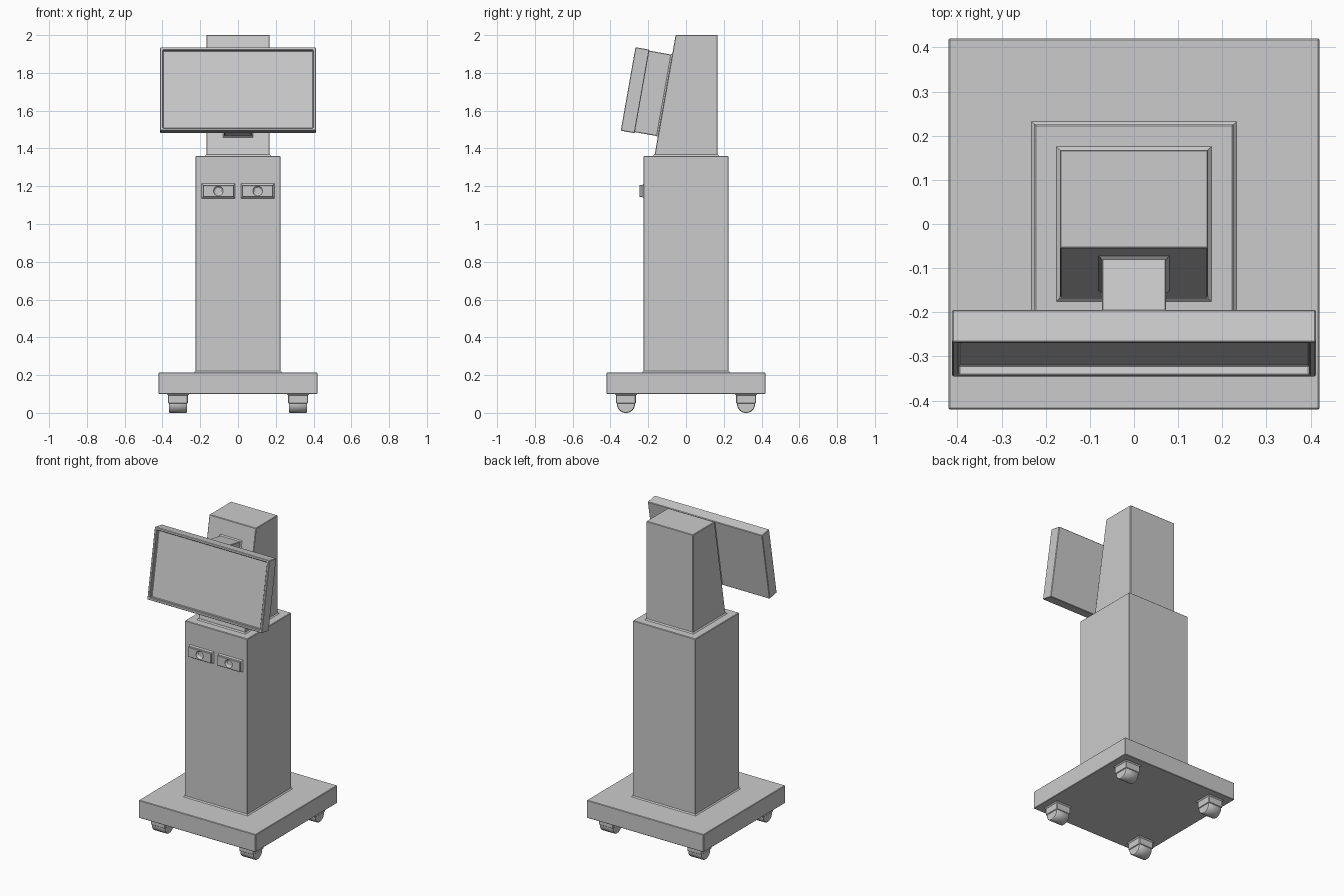
import bpy, bmesh
from math import radians
from mathutils import Matrix, Vector

if "Cube" in bpy.data.objects:
    bpy.data.objects.remove(bpy.data.objects["Cube"])


def finish(name, bm, mat=Matrix(), bevel=0.0):
    bmesh.ops.recalc_face_normals(bm, faces=bm.faces)
    me = bpy.data.meshes.new(name)
    bm.to_mesh(me)
    bm.free()
    ob = bpy.data.objects.new(name, me)
    bpy.context.scene.collection.objects.link(ob)
    ob.matrix_world = mat
    if bevel:
        mod = ob.modifiers.new("edge_bevel", 'BEVEL')
        mod.width = bevel
        mod.segments = 1
        mod.limit_method = 'ANGLE'
    return ob


def slab_mesh(bottom, height, top=None, shift=0.0):
    """Box standing on local z = 0, with an optional different top size."""
    bm = bmesh.new()
    bmesh.ops.create_cube(bm, size=1)
    for v in bm.verts:
        up = v.co.z > 0
        w, d = (top or bottom) if up else bottom
        v.co = Vector((v.co.x * w, v.co.y * d + (shift if up else 0), height if up else 0))
    return bm


def slab(name, mat, bottom, height, top=None, shift=0.0, bevel=0.003):
    return finish(name, slab_mesh(bottom, height, top, shift), mat, bevel)


def skirt(name, mat, size, grow=0.007):
    """Thin chamfered fillet around the foot of a part."""
    w, d = size
    return slab(name, mat, (w + 2 * grow, d + 2 * grow), grow, size, bevel=0)


T = Matrix.Translation
FRONT = Matrix.Rotation(radians(90), 4, 'X')      # local z becomes -y

# base plate, column and sloped neck
slab("base_plate", T((0, 0, 0.1)), (0.84, 0.84), 0.115)
slab("column", T((0, 0, 0.21)), (0.45, 0.45), 1.15)
skirt("column_skirt", T((0, 0, 0.215)), (0.45, 0.45))
slab("neck", T((0, 0, 1.355)), (0.336, 0.336), 0.645, (0.336, 0.223), 0.0565)
skirt("neck_skirt", T((0, 0, 1.36)), (0.336, 0.336))

# tilted display: frame centred on the middle of its front face
tilt = T((0, -0.3065, 1.715)) @ Matrix.Rotation(radians(-10), 4, 'X')
bm = slab_mesh((0.824, 0.449), 0.075)
face = max(bm.faces, key=lambda f: f.calc_center_median().z)
bmesh.ops.inset_region(bm, faces=[face], thickness=0.022)
rim = bmesh.ops.extrude_face_region(bm, geom=[face])
bmesh.ops.translate(bm, vec=(0, 0, -0.023),
                    verts=[g for g in rim['geom'] if isinstance(g, bmesh.types.BMVert)])
if face.is_valid:
    bmesh.ops.delete(bm, geom=[face], context='FACES_ONLY')
finish("display_panel", bm, tilt @ T((0, 0.075, 0)) @ FRONT, 0.003)

# display bracket joining panel and neck
slab("display_bracket", tilt @ T((0, 0.205, 0)) @ FRONT, (0.146, 0.438), 0.135)
skirt("bracket_skirt", tilt @ T((0, 0.198, 0)) @ FRONT, (0.146, 0.438))

# two sensor plates with concave round sockets
for side, sx in (("left", -1), ("right", 1)):
    x = sx * 0.104
    spot = T((x, -0.225, 1.175))
    plate = slab("sensor_plate_" + side, spot @ FRONT, (0.162, 0.064), 0.021, bevel=0.002)
    skirt("sensor_skirt_" + side, spot @ FRONT, (0.162, 0.064))
    bm = bmesh.new()
    bmesh.ops.create_uvsphere(bm, u_segments=32, v_segments=16, radius=0.026)
    for f in bm.faces:
        f.smooth = True
    cutter = finish("socket_cutter_" + side, bm,
                    T((x, -0.246, 1.175)) @ FRONT @ Matrix.Diagonal((1, 1, 0.7, 1)))
    cutter.hide_render = True
    cutter.hide_viewport = True
    cut = plate.modifiers.new("socket", 'BOOLEAN')
    cut.object = cutter
    cut.operation = 'DIFFERENCE'
    cut.solver = 'EXACT'

# four casters: housing, flared top and roller
flip = Matrix.Rotation(radians(180), 4, 'X')
for fb, sy in (("front", -1), ("back", 1)):
    for side, sx in (("left", -1), ("right", 1)):
        tag = f"{fb}_{side}"
        x, y = sx * 0.318, sy * 0.318
        slab("caster_housing_" + tag, T((x, y, 0.102)) @ flip, (0.104, 0.104), 0.052)
        skirt("caster_skirt_" + tag, T((x, y, 0.1)) @ flip, (0.104, 0.104))
        bm = bmesh.new()
        bmesh.ops.create_cone(bm, cap_ends=True, segments=64, radius1=0.048,
                              radius2=0.048, depth=0.095,
                              matrix=Matrix.Rotation(radians(90), 4, 'Y'))
        for f in bm.faces:
            f.smooth = len(f.verts) == 4
        finish("caster_roller_" + tag, bm, T((x, y, 0.048)), 0.003)
